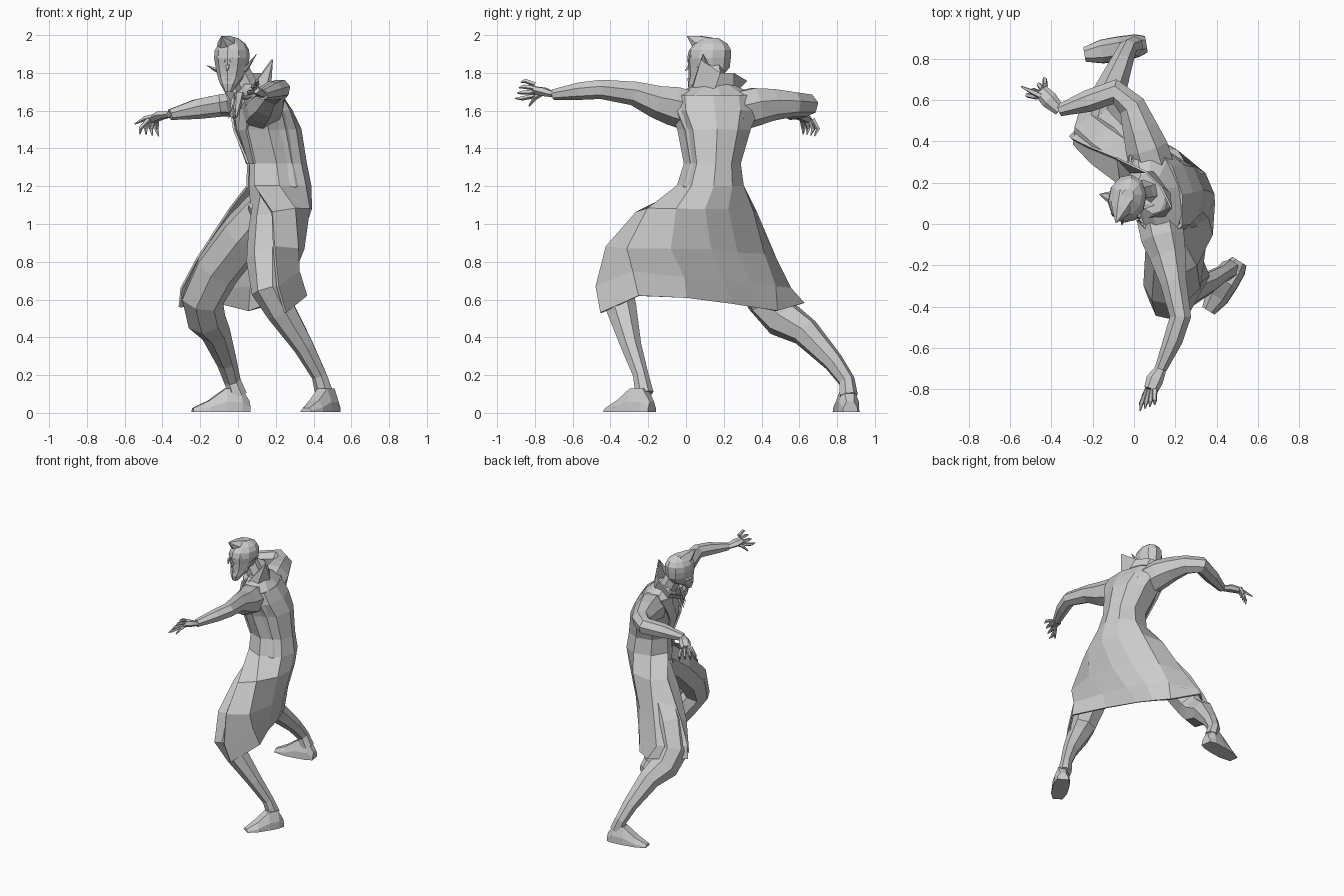
import bpy, bmesh, math
from mathutils import Vector as V

cube = bpy.data.objects.get("Cube")
if cube:
    bpy.data.objects.remove(cube)

grey = bpy.data.materials.new("plain grey")
grey.use_nodes = True
colour = (0.6, 0.6, 0.6, 1)
grey.diffuse_color = colour
grey.node_tree.nodes["Principled BSDF"].inputs["Base Color"].default_value = colour


def loft(name, rings, closed=True, thick=0.0):
    """Skin a list of equal rings; closed rings get end caps."""
    bm = bmesh.new()
    rows = [[bm.verts.new(p) for p in ring] for ring in rings]
    n = len(rows[0])
    for a, b in zip(rows, rows[1:]):
        for i in range(n if closed else n - 1):
            j = (i + 1) % n
            bm.faces.new((a[i], a[j], b[j], b[i]))
    if closed:
        bm.faces.new(rows[0])
        bm.faces.new(rows[-1])
    bmesh.ops.recalc_face_normals(bm, faces=bm.faces)
    mesh = bpy.data.meshes.new(name)
    bm.to_mesh(mesh)
    bm.free()
    mesh.materials.append(grey)
    obj = bpy.data.objects.new(name, mesh)
    bpy.context.collection.objects.link(obj)
    if thick:
        mod = obj.modifiers.new("thickness", 'SOLIDIFY')
        mod.thickness = thick
        mod.offset = 0


def limb(name, path, sides=7, start=(0, 0, 1), flat=1.0):
    """Tapered tube through (x, y, z, radius) points; flat squashes it along start."""
    pts = [V(p[:3]) for p in path]
    u = V(start)
    rings = []
    for i, p in enumerate(pts):
        t = (pts[min(i + 1, len(pts) - 1)] - pts[max(i - 1, 0)]).normalized()
        u = (u - t * u.dot(t)).normalized()
        w = t.cross(u)
        r = path[i][3]
        angles = [math.tau * (k + 0.5) / sides for k in range(sides)]
        rings.append([p + u * math.cos(a) * r * flat + w * math.sin(a) * r for a in angles])
    loft(name, rings)


# Torso, chest turned towards -x
chest, across = V((-.96, -.27, 0)), V((-.27, .96, 0))
body = [(.2, .12, 1.08, .14, .15), (.215, .13, 1.2, .163, .168), (.205, .14, 1.32, .15, .14),
        (.155, .15, 1.5, .17, .185), (.125, .15, 1.6, .15, .23),
        (.105, .15, 1.68, .115, .23), (.08, .15, 1.74, .07, .1)]


def torso_point(i, angle, grow=1.0):
    x, y, z, t, w = body[i]
    return V((x, y, z)) + grow * (chest * t * math.cos(angle) + across * w * math.sin(angle))


loft("torso", [[torso_point(i, math.tau * k / 10) for k in range(10)] for i in range(len(body))])

# Long coat, open in front, hollow behind the left leg and draped over both knees
wrap = [math.radians(a) for a in (-25, -75, -130, -170, -205, -245, -290, -335)]
coat = [[torso_point(i, a, 1.03) for a in wrap] for i in (5, 4, 3, 2, 1)]
coat += [
    [(.18, -.26, 1.06), (.3, -.2, 1.08), (.375, -.05, 1.08), (.385, .1, 1.08),
     (.335, .22, 1.08), (.21, .35, 1.07), (.05, .37, 1.06), (-.05, .3, 1.07)],
    [(.19, -.42, .88), (.315, -.31, .87), (.345, -.08, .87), (.31, .13, .87),
     (.24, .27, .85), (.11, .41, .84), (-.06, .475, .81), (-.22, .37, .81)],
    [(.21, -.475, .67), (.32, -.28, .75), (.285, -.01, .72), (.23, .2, .7),
     (.17, .34, .69), (.07, .47, .67), (-.13, .55, .66), (-.3, .41, .66)],
    [(.25, -.45, .53), (.36, -.25, .62), (.255, 0, .61), (.17, .24, .58),
     (.12, .36, .56), (.06, .48, .54), (-.1, .62, .58), (-.31, .42, .56)]]
loft("long_coat", coat, closed=False, thick=.014)

# Lapels folded back along the chest opening
for side, label in ((1, "right"), (-1, "left")):
    strip = []
    for i, a in ((2, .1), (3, .25), (4, .4), (5, .6)):
        strip.append([torso_point(i, side * a, 1.03), torso_point(i, side * (a + .4), 1.08)])
    loft(label + "_lapel", strip, closed=False, thick=.012)

# Legs
limb("left_leg", [(.2, .07, 1.12, .12), (.175, -.13, .97, .12), (.16, -.3, .8, .115),
                  (.165, -.37, .65, .095), (.23, -.34, .54, .082), (.35, -.29, .35, .056),
                  (.43, -.24, .2, .042), (.46, -.22, .1, .05)], start=(1, 0, 0))
limb("right_leg", [(.17, .17, 1.1, .12), (.03, .26, .94, .13), (-.11, .36, .76, .125),
                   (-.19, .43, .6, .115), (-.17, .51, .5, .105), (-.12, .63, .43, .08),
                   (-.06, .78, .27, .055), (-.03, .85, .17, .045), (0, .86, .09, .05)], start=(0, 1, 0))
limb("hips", [(.2, 0, 1.02, .1), (.19, .12, 1.08, .14), (.14, .22, 1.02, .1)])


def foot(name, heel, toe):
    """Low boot foot whose sole lies on the ground."""
    h, t = V(heel), V(toe)
    side = (t - h).cross(V((0, 0, 1))).normalized()
    rings = []
    for f, r, top in ((0, .04, .06), (.15, .056, .13), (.42, .06, .13), (.72, .058, .065), (1, .035, .025)):
        shape = ((-1, .005), (-.95, top * .45), (-.5, top), (.5, top), (.95, top * .45), (1, .005))
        rings.append([h.lerp(t, f) + side * r * s + V((0, 0, v)) for s, v in shape])
    loft(name, rings)


foot("left_foot", (.51, -.18, 0), (.36, -.42, 0))
foot("right_foot", (.06, .87, 0), (-.24, .82, 0))

# Arms, flowing out of the shoulders
limb("left_arm", [(.12, .03, 1.6, .11), (.14, -.07, 1.63, .108), (.165, -.16, 1.652, .09),
                  (.19, -.28, 1.695, .066), (.225, -.45, 1.715, .053), (.19, -.56, 1.705, .048),
                  (.13, -.7, 1.685, .03)])
limb("right_arm", [(.09, .27, 1.6, .11), (.06, .37, 1.625, .106), (.03, .46, 1.635, .088),
                   (-.01, .57, 1.635, .068), (-.09, .64, 1.63, .062), (-.22, .595, 1.61, .055),
                   (-.36, .55, 1.58, .03)])


def hand(side, wrist, palm, knuckles, tips, thumb):
    """Flat palm with four bent, clawed fingers and a thumb."""
    w, p = V(wrist), V(palm)
    a, b = V(knuckles[0]), V(knuckles[1])
    limb(side + "_palm", [(*w, .028), (*p, .042), (*((a + b) / 2), .035)], 6, flat=.6)
    for i in range(4):
        root = a.lerp(b, i / 3)
        tip = V(tips[0]).lerp(V(tips[1]), i / 3)
        bend = root.lerp(tip, .5) + (root - p) * .35
        limb(f"{side}_finger_{i + 1}", [(*root, .014), (*bend, .012), (*tip, .003)], 5)
    mid = p.lerp(V(thumb), .6) + V((0, 0, .012))
    limb(side + "_thumb", [(*p, .018), (*mid, .013), (*thumb, .004)], 5)


hand("left", (.13, -.7, 1.685), (.1, -.755, 1.7), ((.1, -.8, 1.74), (.065, -.8, 1.68)),
     ((.1, -.875, 1.75), (.03, -.905, 1.665)), (.04, -.83, 1.625))
hand("right", (-.36, .55, 1.58), (-.41, .6, 1.575), ((-.47, .615, 1.555), (-.43, .67, 1.555)),
     ((-.52, .62, 1.475), (-.42, .68, 1.465)), (-.545, .665, 1.53))

# Neck and head, face turned towards the front
limb("neck", [(.09, .16, 1.66, .07), (.04, .15, 1.74, .062), (0, .14, 1.82, .06)])
face, sideways = V((-.2, -.98, 0)), V((.98, -.2, 0))
centre = V((-.033, .122, 0))


def head_point(forward, left, z):
    return centre + face * forward + sideways * left + V((0, 0, z))


head = [(1.7, .085, .022, .022), (1.74, .065, .048, .05), (1.78, .02, .07, .09), (1.83, 0, .084, .112),
        (1.88, 0, .093, .118), (1.92, -.005, .09, .114), (1.955, -.01, .07, .09), (1.985, -.01, .03, .04)]
loft("head", [[head_point(f + d * math.cos(math.tau * k / 10), w * math.sin(math.tau * k / 10), z)
               for k in range(10)] for z, f, w, d in head])


def spike(name, base, tip, radius, sides=4, flat=1.0, start=(0, 0, 1)):
    middle = V(base).lerp(V(tip), .5)
    limb(name, [(*base, radius), (*middle, radius * .6), (*tip, .002)], sides, start, flat)


spike("nose", head_point(.085, 0, 1.855), head_point(.13, 0, 1.81), .02)
spike("hair_peak", head_point(0, -.01, 1.925), head_point(.125, -.03, 1.995), .075, 6)
for s, label, height in ((1, "left", 1.9), (-1, "right", 1.84)):
    spike(label + "_ear", head_point(.01, s * .07, 1.81), head_point(.005, s * .135, height),
          .036, 5, .35, sideways)
    limb(label + "_brow", [(*head_point(.108, s * .012, 1.865), .01),
                           (*head_point(.083, s * .06, 1.89), .008)], 4)
    limb(label + "_cheek", [(*head_point(.08, s * .035, 1.81), .014),
                            (*head_point(.045, s * .067, 1.835), .01)], 4)
limb("lips", [(*head_point(.095, -.025, 1.765), .007), (*head_point(.107, 0, 1.765), .012),
              (*head_point(.095, .025, 1.765), .007)], 4)

# Tall collar, higher on the left, open at the throat
collar = [
    [(-.04, .12, 1.64), (-.02, .25, 1.69), (.1, .25, 1.71), (.17, .15, 1.71), (.14, .03, 1.69), (.02, .04, 1.63)],
    [(-.06, .15, 1.68), (-.085, .32, 1.76), (.06, .25, 1.8), (.13, .18, 1.8), (.18, .08, 1.87), (.04, .02, 1.68)]]
loft("collar", collar, closed=False, thick=.01)

# Gathered neck cloth
for i in range(3):
    spike(f"neck_cloth_{i + 1}", (.02, .12 - i * .03, 1.69), (-.05 + i * .02, .1 - i * .04, 1.56), .03)
